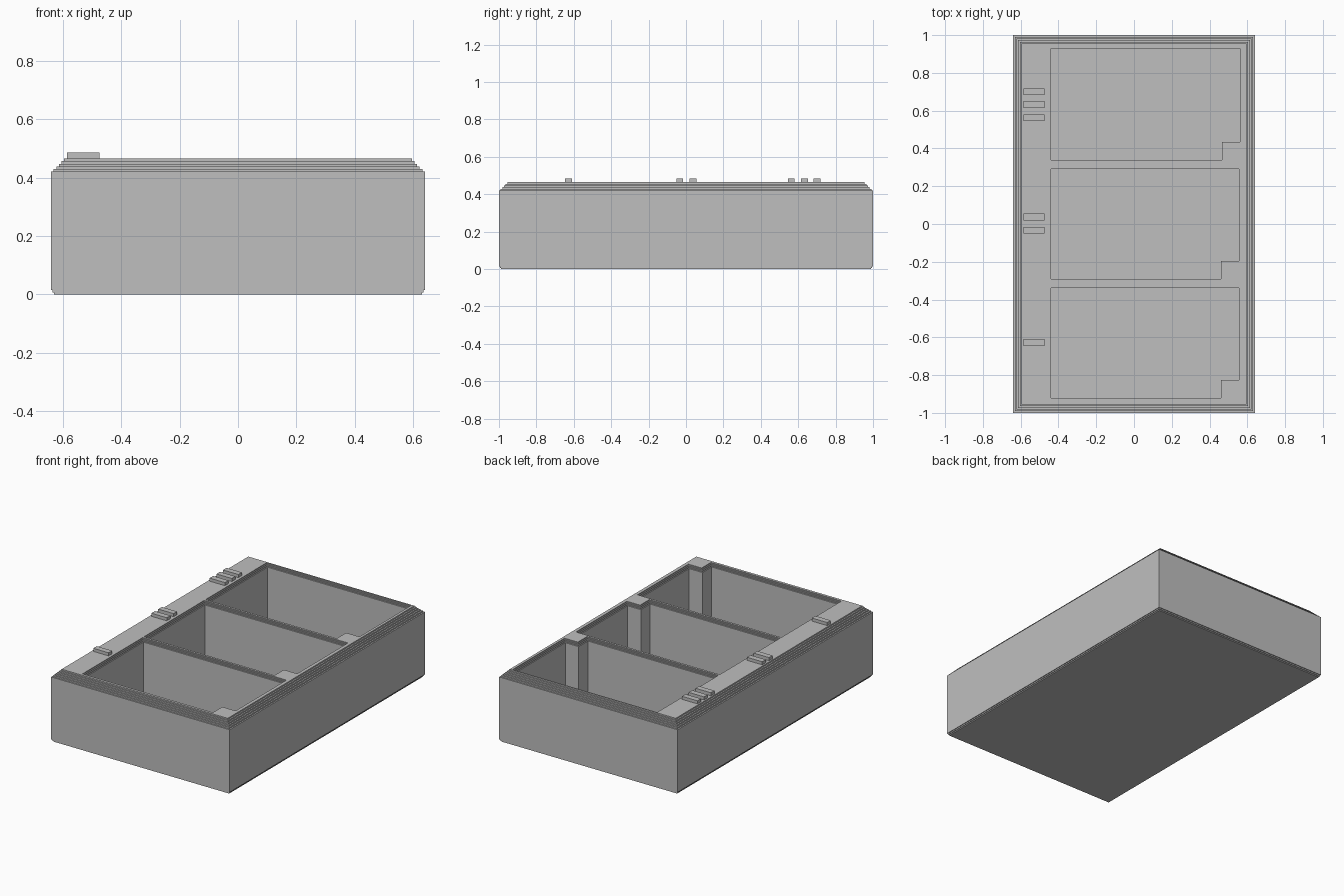
import bpy, bmesh

cube = bpy.data.objects.get("Cube")
if cube:
    bpy.data.objects.remove(cube)

GREY = (0.52, 0.52, 0.52, 1)
grey = bpy.data.materials.new("plain grey")
grey.use_nodes = True
grey.diffuse_color = GREY
grey.node_tree.nodes["Principled BSDF"].inputs["Base Color"].default_value = GREY


def loft(name, rings):
    """Closed solid through a stack of (outline, height) rings."""
    bm = bmesh.new()
    loops = [[bm.verts.new((x, y, z)) for x, y in outline] for outline, z in rings]
    for low, high in zip(loops, loops[1:]):
        n = len(low)
        for i in range(n):
            j = (i + 1) % n
            bm.faces.new((low[i], low[j], high[j], high[i]))
    bm.faces.new(loops[0][::-1])
    bm.faces.new(loops[-1])
    bmesh.ops.recalc_face_normals(bm, faces=bm.faces)
    mesh = bpy.data.meshes.new(name)
    bm.to_mesh(mesh)
    bm.free()
    mesh.materials.append(grey)
    obj = bpy.data.objects.new(name, mesh)
    bpy.context.collection.objects.link(obj)
    return obj


def rect(x0, x1, y0, y1):
    return [(x0, y0), (x1, y0), (x1, y1), (x0, y1)]


def tray_outline(inset):
    return rect(inset - 0.64, 0.64 - inset, inset - 1, 1 - inset)


def pocket_outline(x1, y0, y1, grow):
    """Rectangle with its front left corner notched out, grown by an offset."""
    nx, ny = x1 - 0.095 + grow, y0 + 0.095 - grow
    left, right, front, back = -0.44 - grow, x1 + grow, y0 - grow, y1 + grow
    return [(left, front), (nx, front), (nx, ny), (right, ny), (right, back), (left, back)]


TOP = 0.465

# Tray body: stepped foot and stepped top edge
steps = [(0, 0.01), (0.007, 0.01), (0.007, 0.005), (0.015, 0.005), (0.015, 0)]
edge = 0.009
for i in range(5):
    z = TOP - edge * (5 - i)
    steps += [(z, i * edge), (z, (i + 1) * edge)]
steps.append((TOP, 5 * edge))
tray = loft("tray_body", [(tray_outline(inset), z) for z, inset in steps])

# Three notched pockets with stepped rims
lip = 0.006
for x1, y0, y1 in ((0.56, 0.34, 0.93), (0.555, -0.29, 0.29), (0.555, -0.92, -0.34)):
    rings = [(0.05, 0)]
    for i in range(3):
        z = TOP - lip * (3 - i)
        rings += [(z, i * lip), (z, (i + 1) * lip)]
    rings.append((TOP + 0.05, 3 * lip))
    cutter = loft("pocket_cutter", [(pocket_outline(x1, y0, y1, g), z) for z, g in rings])
    cutter.hide_render = True
    cut = tray.modifiers.new("pocket", "BOOLEAN")
    cut.operation = "DIFFERENCE"
    cut.solver = "EXACT"
    cut.object = cutter
    bpy.context.view_layer.objects.active = tray
    bpy.ops.object.modifier_apply(modifier=cut.name)
    bpy.data.objects.remove(cutter)

# Raised counting bars beside each pocket
for i, y in enumerate((0.70, 0.633, 0.563, 0.037, -0.033, -0.628)):
    bar = rect(-0.585, -0.475, y - 0.018, y + 0.018)
    loft(f"counting_bar_{i + 1}", [(bar, TOP - 0.005), (bar, 0.485)])
